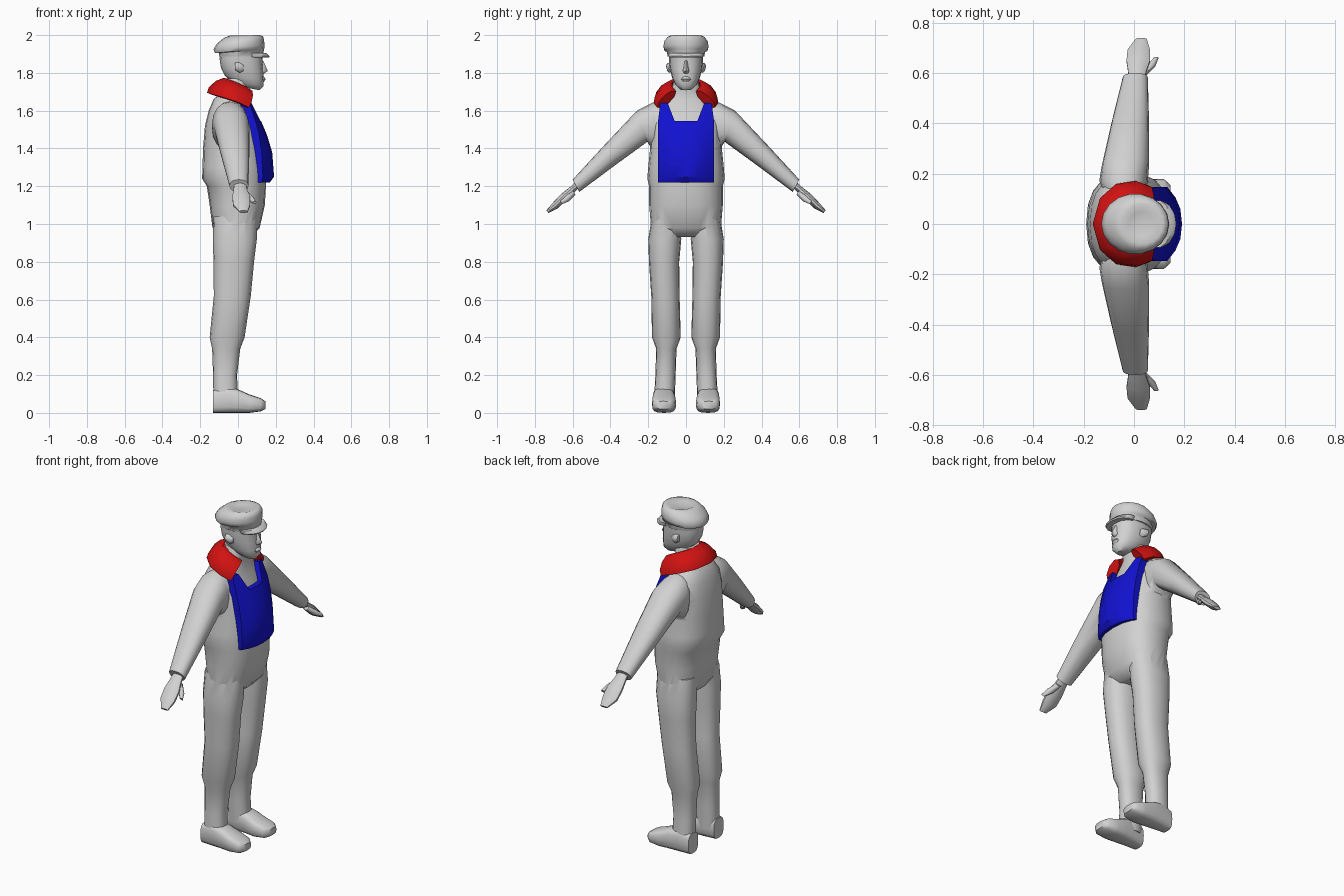
import bpy, bmesh, math
from mathutils import Vector as V


def material(name, rgb):
    m = bpy.data.materials.new(name)
    m.diffuse_color = (*rgb, 1)
    return m


GREY = material("pale grey", (0.64, 0.64, 0.64))
RED = material("red", (0.64, 0.006, 0.006))
BLUE = material("blue", (0.006, 0.006, 0.64))


def finish(name, bm, mat, angle=50):
    bmesh.ops.recalc_face_normals(bm, faces=bm.faces)
    me = bpy.data.meshes.new(name)
    bm.to_mesh(me)
    bm.free()
    ob = bpy.data.objects.new(name, me)
    bpy.context.collection.objects.link(ob)
    me.materials.append(mat)
    smooth(ob, angle)
    return ob


def smooth(ob, angle):
    bpy.ops.object.select_all(action='DESELECT')
    ob.select_set(True)
    bpy.context.view_layer.objects.active = ob
    bpy.ops.object.shade_smooth_by_angle(angle=math.radians(angle))


def loft(name, rings, mat=GREY, n=16, power=2.0, angle=50, mirror=False):
    """Rings are (p, q, w): opposite ends of a section and its half-width vector."""
    bm = bmesh.new()
    loops = []
    for p, q, w in rings:
        p, q, w = V(p), V(q), V(w)
        c, u = (p + q) / 2, (q - p) / 2
        loop = []
        for i in range(n):
            a = 2 * math.pi * i / n
            ca, sa = math.cos(a), math.sin(a)
            pt = c + u * math.copysign(abs(ca) ** (2 / power), ca) \
                   + w * math.copysign(abs(sa) ** (2 / power), sa)
            if mirror:
                pt.y = -pt.y
            loop.append(bm.verts.new(pt))
        loops.append(loop)
    for a, b in zip(loops, loops[1:]):
        for i in range(n):
            bm.faces.new((a[i], a[(i + 1) % n], b[(i + 1) % n], b[i]))
    bm.faces.new(loops[0])
    bm.faces.new(loops[-1])
    return finish(name, bm, mat, angle)


def flat(z, xb, xf, y0, y1):
    y = (y0 + y1) / 2
    return (xb, y, z), (xf, y, z), (0, (y1 - y0) / 2, 0)


def slant(yu, zu, yl, zl, xb, xf):
    x = (xb + xf) / 2
    return (x, yu, zu), (x, yl, zl), ((xf - xb) / 2, 0, 0)


def tilt(xb, zb, xf, zf, w):
    return (xb, 0, zb), (xf, 0, zf), (0, w, 0)


def upright(x, y0, y1, z0, z1):
    y = (y0 + y1) / 2
    return (x, y, z0), (x, y, z1), (0, (y1 - y0) / 2, 0)


def merge(base, parts):
    for part in parts:
        mod = base.modifiers.new("join", 'BOOLEAN')
        mod.operation, mod.solver, mod.object = 'UNION', 'EXACT', part
        bpy.context.view_layer.objects.active = base
        bpy.ops.object.modifier_apply(modifier=mod.name)
        bpy.data.objects.remove(part)
    smooth(base, 50)


# Torso with jacket hem and neck
body = loft("body", [flat(z, b, f, -w, w) for z, b, f, w in [
    (0.93, -0.10, 0.07, 0.12), (0.98, -0.135, 0.115, 0.185), (1.1, -0.15, 0.142, 0.195),
    (1.2, -0.165, 0.148, 0.195), (1.24, -0.19, 0.148, 0.205), (1.3, -0.188, 0.145, 0.2),
    (1.4, -0.185, 0.135, 0.19), (1.52, -0.175, 0.105, 0.19), (1.6, -0.155, 0.065, 0.175),
    (1.66, -0.13, 0.05, 0.13), (1.7, -0.085, 0.045, 0.08), (1.77, -0.07, 0.06, 0.062)]],
    n=20, power=2.4)

# Arms and trouser legs, joined to the torso
limbs = []
for m in (False, True):
    limbs.append(loft("arm", [slant(*r) for r in [
        (0.05, 1.66, 0.09, 1.36, -0.10, 0.04), (0.17, 1.645, 0.175, 1.39, -0.138, 0.055),
        (0.26, 1.60, 0.205, 1.435, -0.128, 0.06), (0.43, 1.42, 0.37, 1.315, -0.09, 0.06),
        (0.60, 1.235, 0.565, 1.17, -0.045, 0.055)]], power=2.3, mirror=m))
    limbs.append(loft("leg", [flat(*r) for r in [
        (1.04, -0.13, 0.10, 0.03, 0.18), (0.92, -0.133, 0.10, 0.025, 0.2),
        (0.8, -0.13, 0.085, 0.036, 0.196), (0.62, -0.128, 0.068, 0.034, 0.184),
        (0.4, -0.15, 0.035, 0.028, 0.18), (0.34, -0.137, 0.012, 0.05, 0.158),
        (0.2, -0.132, -0.005, 0.055, 0.162), (0.06, -0.13, 0.0, 0.06, 0.17)]],
        power=2.3, mirror=m))
merge(body, limbs)

# Shoes, hands and thumbs
for m, side in ((False, "left"), (True, "right")):
    loft(side + "_shoe", [upright(*r) for r in [
        (-0.132, 0.075, 0.165, 0, 0.12), (-0.06, 0.062, 0.174, 0, 0.14),
        (0.0, 0.057, 0.178, 0, 0.125), (0.06, 0.052, 0.18, 0, 0.098),
        (0.12, 0.06, 0.178, 0.008, 0.078), (0.145, 0.085, 0.155, 0.02, 0.062)]],
        power=3.2, mirror=m)
    loft(side + "_hand", [slant(*r) for r in [
        (0.57, 1.235, 0.55, 1.205, -0.02, 0.04), (0.615, 1.195, 0.595, 1.165, -0.025, 0.05),
        (0.66, 1.16, 0.635, 1.125, -0.032, 0.066), (0.7, 1.118, 0.68, 1.082, -0.028, 0.066),
        (0.74, 1.072, 0.728, 1.058, 0.005, 0.052)]], n=10, mirror=m)
    loft(side + "_thumb", [slant(*r) for r in [
        (0.60, 1.18, 0.585, 1.155, 0.02, 0.05), (0.635, 1.15, 0.62, 1.12, 0.045, 0.085),
        (0.665, 1.122, 0.655, 1.105, 0.078, 0.098)]], n=8, mirror=m)

# Head, nose, lips and ears
loft("head", [tilt(*r) for r in [
    (0.0, 1.73, 0.115, 1.708, 0.035), (-0.03, 1.75, 0.136, 1.73, 0.058),
    (-0.07, 1.785, 0.136, 1.765, 0.074), (-0.09, 1.825, 0.134, 1.815, 0.085),
    (-0.097, 1.87, 0.13, 1.85, 0.09), (-0.095, 1.93, 0.132, 1.91, 0.092)]], power=2.3)
loft("nose", [tilt(*r) for r in [
    (0.10, 1.795, 0.138, 1.797, 0.014), (0.10, 1.81, 0.158, 1.81, 0.018),
    (0.10, 1.835, 0.146, 1.837, 0.012), (0.10, 1.865, 0.133, 1.865, 0.01)]], n=8)
loft("lips", [tilt(*r) for r in [
    (0.10, 1.75, 0.135, 1.75, 0.02), (0.10, 1.767, 0.147, 1.767, 0.03),
    (0.10, 1.782, 0.135, 1.782, 0.02)]], n=8)
for s, side in ((1, "left"), (-1, "right")):
    loft(side + "_ear", [upright(x, *sorted((s * 0.07, s * y)), a, b) for x, y, a, b in [
        (-0.015, 0.106, 1.815, 1.855), (0.01, 0.104, 1.80, 1.855),
        (0.03, 0.09, 1.81, 1.845)]], n=8)

# Cap: band, overhanging crown with a soft dent, and peak
loft("cap", [tilt(*r) for r in [
    (-0.098, 1.885, 0.134, 1.888, 0.098), (-0.102, 1.905, 0.137, 1.925, 0.104),
    (-0.122, 1.905, 0.139, 1.93, 0.115), (-0.13, 1.925, 0.14, 1.95, 0.121),
    (-0.112, 1.955, 0.138, 1.975, 0.117), (-0.075, 1.985, 0.132, 1.994, 0.10),
    (-0.045, 1.997, 0.115, 2.0, 0.08), (-0.02, 1.985, 0.08, 1.99, 0.05)]],
    n=18, angle=60)
loft("cap_peak", [tilt(*r) for r in [
    (0.03, 1.905, 0.15, 1.905, 0.096), (0.03, 1.892, 0.168, 1.888, 0.094),
    (0.03, 1.884, 0.164, 1.881, 0.09)]], n=14)

# Open horseshoe collar around the neck
path = [(0.062, 0.103, 1.66), (0.02, 0.122, 1.685), (-0.04, 0.117, 1.708), (-0.085, 0.08, 1.722),
        (-0.108, 0.0, 1.73)]
path += [(x, -y, z) for x, y, z in path[-2::-1]]
rings = []
for i, p in enumerate(path):
    p = V(p)
    t = (V(path[min(i + 1, 8)]) - V(path[max(i - 1, 0)])).normalized()
    up = V((0.2, 0, 1))
    out = t.cross(up).normalized()
    if out.dot(V((p.x, p.y, 0))) < 0:
        out = -out
    up = (up - t * up.dot(t)).normalized()
    # section slopes down and outward, matching the shoulders
    high = up * 0.050 - out * 0.024
    wide = out * 0.044 + up * -0.014
    rings.append((p + high, p - high, wide))
loft("collar", rings, RED, n=8, angle=45)

# Bib curved over the chest, with a scooped neckline
bm = bmesh.new()
rows = [(1.22, 0.168, 0.125), (1.25, 0.191, 0.132), (1.38, 0.181, 0.125),
        (1.47, 0.154, 0.112), (1.545, 0.122, 0.093), (1.64, 0.08, 0.06)]
cols = [-0.148, -0.105, -0.06, 0, 0.06, 0.105, 0.148]
grid = []
for z, xc, xe in rows:
    row = []
    for y in cols:
        zz, w = z, abs(y) / 0.148
        yy = y * (0.92 if z > 1.6 else 1.0)
        row.append(bm.verts.new((xc + (xe - xc) * w ** 2.4, yy, zz)))
    grid.append(row)
for j in range(5):
    for i in range(6):
        if j == 4 and 1 <= i <= 4:
            if i in (1, 4):  # sloping inner edge of each strap
                k = (grid[j][1], grid[j][2], grid[j + 1][1]) if i == 1 else \
                    (grid[j][4], grid[j][5], grid[j + 1][5])
                bm.faces.new(k)
            continue
        bm.faces.new((grid[j][i], grid[j][i + 1], grid[j + 1][i + 1], grid[j + 1][i]))
bmesh.ops.delete(bm, geom=[v for v in bm.verts if not v.link_faces], context='VERTS')
back = bmesh.ops.extrude_face_region(bm, geom=bm.faces[:])
for v in [g for g in back["geom"] if isinstance(g, bmesh.types.BMVert)]:
    v.co.x -= 0.05
old = [f for f in bm.faces if all(v.co.x > 0.2 for v in f.verts)]
finish("bib", bm, BLUE, 40)
